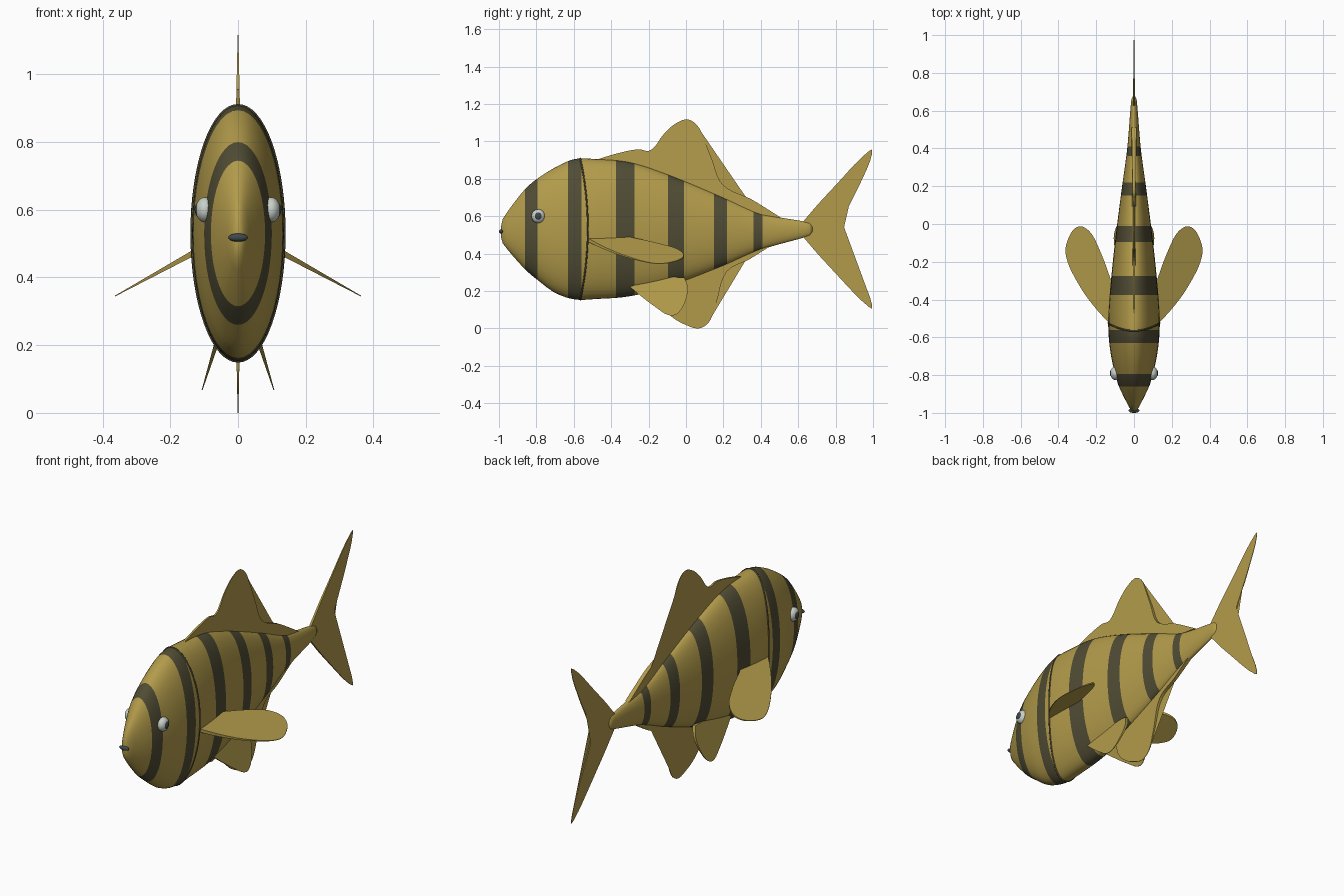
import bpy, bmesh, math
from mathutils import Vector
from mathutils.geometry import interpolate_bezier

cube = bpy.data.objects.get("Cube")
if cube:
    bpy.data.objects.remove(cube, do_unlink=True)


def material(name, rgb):
    mat = bpy.data.materials.new(name)
    mat.use_nodes = True
    mat.diffuse_color = (*rgb, 1)
    mat.node_tree.nodes["Principled BSDF"].inputs["Base Color"].default_value = (*rgb, 1)
    return mat


GOLD = material("gold", (0.45, 0.33, 0.07))
STRIPE = material("dark_olive", (0.08, 0.072, 0.035))
WHITE = material("eye_white", (0.58, 0.63, 0.58))
SLATE = material("dark_slate", (0.05, 0.065, 0.075))


def add_object(name, bm, mats, smooth=False):
    bmesh.ops.recalc_face_normals(bm, faces=bm.faces[:])
    for face in bm.faces:
        face.smooth = smooth
    mesh = bpy.data.meshes.new(name)
    bm.to_mesh(mesh)
    bm.free()
    for mat in mats:
        mesh.materials.append(mat)
    obj = bpy.data.objects.new(name, mesh)
    bpy.context.collection.objects.link(obj)
    return obj


# Body stations: y, top z, bottom z, half width
STATIONS = [
    (-0.99, 0.54, 0.49, 0.008), (-0.98, 0.585, 0.455, 0.02),
    (-0.86, 0.745, 0.315, 0.08), (-0.795, 0.8, 0.26, 0.1),
    (-0.7, 0.86, 0.19, 0.121), (-0.595, 0.905, 0.155, 0.134),
    (-0.48, 0.905, 0.157, 0.136), (-0.3, 0.888, 0.172, 0.122),
    (-0.09, 0.82, 0.225, 0.1), (0.2, 0.7, 0.335, 0.063),
    (0.4, 0.615, 0.42, 0.036), (0.66, 0.565, 0.495, 0.014),
    (0.675, 0.55, 0.51, 0.007),
]
STRIPES = [(-0.86, -0.795), (-0.63, -0.56), (-0.375, -0.275),
           (-0.095, -0.01), (0.15, 0.22), (0.36, 0.41)]


def slope(i, k):
    a, b = STATIONS[max(i - 1, 0)], STATIONS[min(i + 1, len(STATIONS) - 1)]
    return (b[k] - a[k]) / (b[0] - a[0])


def section(y):
    """Top, bottom and half width of the body at y, smoothly interpolated."""
    i = 0
    while i < len(STATIONS) - 2 and y > STATIONS[i + 1][0]:
        i += 1
    a, b = STATIONS[i], STATIONS[i + 1]
    h = b[0] - a[0]
    t = (y - a[0]) / h
    s = t * t * (3 - 2 * t)
    return [a[k] * (1 - s) + b[k] * s
            + h * t * (1 - t) * ((1 - t) * slope(i, k) - t * slope(i + 1, k))
            for k in (1, 2, 3)]


def skin(y, angle, grow=0.0):
    top, bottom, half = section(y)
    return Vector(((half + grow) * math.cos(angle), y,
                   (top + bottom) / 2 + ((top - bottom) / 2 + grow) * math.sin(angle)))


def build_body():
    first, last = STATIONS[0][0], STATIONS[-1][0]
    ys = {s[0] for s in STATIONS} | {y for pair in STRIPES for y in pair}
    ys |= {round(first + (last - first) * i / 48, 4) for i in range(49)}
    sides = 48
    bm = bmesh.new()
    rings = [[bm.verts.new(skin(y, math.tau * j / sides)) for j in range(sides)]
             for y in sorted(ys)]
    for a, b in zip(rings, rings[1:]):
        for j in range(sides):
            k = (j + 1) % sides
            face = bm.faces.new((a[j], a[k], b[k], b[j]))
            middle = face.calc_center_median().y
            face.material_index = int(any(lo < middle < hi for lo, hi in STRIPES))
    bm.faces.new(rings[0])
    bm.faces.new(rings[-1])
    add_object("body", bm, [GOLD, STRIPE], smooth=True)


def build_gill_edge():
    curve = bpy.data.curves.new("gill_edge", "CURVE")
    curve.dimensions = "3D"
    curve.bevel_depth = 0.005
    curve.bevel_resolution = 1
    spline = curve.splines.new("POLY")
    count = 64
    spline.points.add(count - 1)
    for i, point in enumerate(spline.points):
        angle = math.tau * i / count
        y = -0.565 + 0.04 * math.cos(angle) ** 2
        point.co = (*skin(y, angle, -0.001), 1)
    spline.use_cyclic_u = True
    curve.materials.append(STRIPE)
    bpy.context.collection.objects.link(bpy.data.objects.new("gill_edge", curve))


def smooth_outline(points):
    """Round a closed outline, keeping its sharp corners."""
    pts = [Vector((*p, 0)) for p in points]
    n = len(pts)
    tangents = []
    for i in range(n):
        before = (pts[i] - pts[i - 1]).normalized()
        after = (pts[(i + 1) % n] - pts[i]).normalized()
        soft = before.dot(after) > 0.45
        tangents.append((before + after).normalized() if soft else Vector())
    out = []
    for i in range(n):
        a, b = pts[i], pts[(i + 1) % n]
        reach = (b - a).length / 3
        out += interpolate_bezier(a, a + tangents[i] * reach,
                                  b - tangents[(i + 1) % n] * reach, b, 6)[:-1]
    return out


def build_fin(name, points, place, side=1):
    """place(u, v, s) gives the point on face s (-1 or 1) of the tapered blade."""
    bm = bmesh.new()
    outline = smooth_outline(points)
    layers = []
    for s in (-1, 1):
        layer = []
        for p in outline:
            x, y, z = place(p.x, p.y, s)
            layer.append(bm.verts.new((x * side, y, z)))
        layers.append(layer)
        bm.faces.new(layer)
    a, b = layers
    for i in range(len(a)):
        bm.faces.new((a[i - 1], a[i], b[i], b[i - 1]))
    bmesh.ops.triangulate(bm, faces=[f for f in bm.faces if len(f.verts) > 4])
    add_object(name, bm, [GOLD])


def build_ball(name, center, scale, mat):
    bm = bmesh.new()
    bmesh.ops.create_uvsphere(bm, u_segments=24, v_segments=16, radius=1)
    for v in bm.verts:
        v.co = Vector(c + p * s for c, p, s in zip(center, v.co, scale))
    add_object(name, bm, [mat], smooth=True)


build_body()
build_gill_edge()

# Fins on the centre line, outlined in (y, z)
build_fin("dorsal_fin", [
    (-0.5, 0.895), (-0.35, 0.94), (-0.25, 0.957), (-0.195, 0.95), (-0.12, 1.037),
    (-0.06, 1.092), (0.01, 1.117), (0.06, 1.085), (0.1, 1.0), (0.14, 0.9),
    (0.195, 0.77), (0.35, 0.69), (0.51, 0.59), (0.2, 0.65), (-0.2, 0.8)],
    lambda u, v, s: (s * (0.001 + 0.022 * (1.12 - v)), u, v))
build_fin("anal_fin", [
    (-0.14, 0.28), (-0.13, 0.13), (-0.08, 0.065), (0.0, 0.018), (0.07, 0.0),
    (0.12, 0.03), (0.16, 0.13), (0.22, 0.305), (0.34, 0.37), (0.48, 0.46),
    (0.2, 0.4)],
    lambda u, v, s: (s * (0.001 + 0.022 * v), u, v))
build_fin("tail_fin", [
    (0.62, 0.555), (0.66, 0.61), (0.8, 0.765), (0.975, 0.945), (0.995, 0.957),
    (0.995, 0.935), (0.92, 0.75), (0.825, 0.53), (0.92, 0.31), (0.995, 0.125),
    (0.995, 0.105), (0.975, 0.117), (0.8, 0.295), (0.66, 0.45), (0.62, 0.505)],
    lambda u, v, s: (s * (0.001 + 0.013 * (1 - u)), u, v))

# Paired fins and eyes
for label, side in (("left", 1), ("right", -1)):
    build_fin(label + "_pectoral_fin", [
        (0.1, -0.55), (0.13, -0.525), (0.24, -0.4), (0.31, -0.29), (0.35, -0.205),
        (0.363, -0.14), (0.345, -0.07), (0.315, -0.025), (0.283, -0.012),
        (0.235, -0.04), (0.185, -0.13), (0.128, -0.28), (0.09, -0.4)],
        lambda u, v, s: (u, v, 0.468 - 0.55 * (u - 0.14)
                         + s * (0.001 + 0.036 * (0.37 - u))), side)
    build_fin(label + "_pelvic_fin", [
        (-0.3, 0.222), (-0.14, 0.27), (-0.01, 0.272), (0.01, 0.22), (-0.01, 0.13),
        (-0.045, 0.08), (-0.08, 0.068), (-0.165, 0.115)],
        lambda u, v, s: (0.065 + 0.31 * (0.2 - v) + s * (0.001 + 0.04 * (v - 0.06)),
                         u, v), side)
    build_ball(label + "_eye", (side * 0.098, -0.79, 0.6), (0.027, 0.036, 0.037), WHITE)
    build_ball(label + "_pupil", (side * 0.109, -0.79, 0.6), (0.019, 0.024, 0.025), SLATE)

# Mouth
build_ball("mouth", (0, -0.988, 0.518), (0.029, 0.012, 0.012), SLATE)
